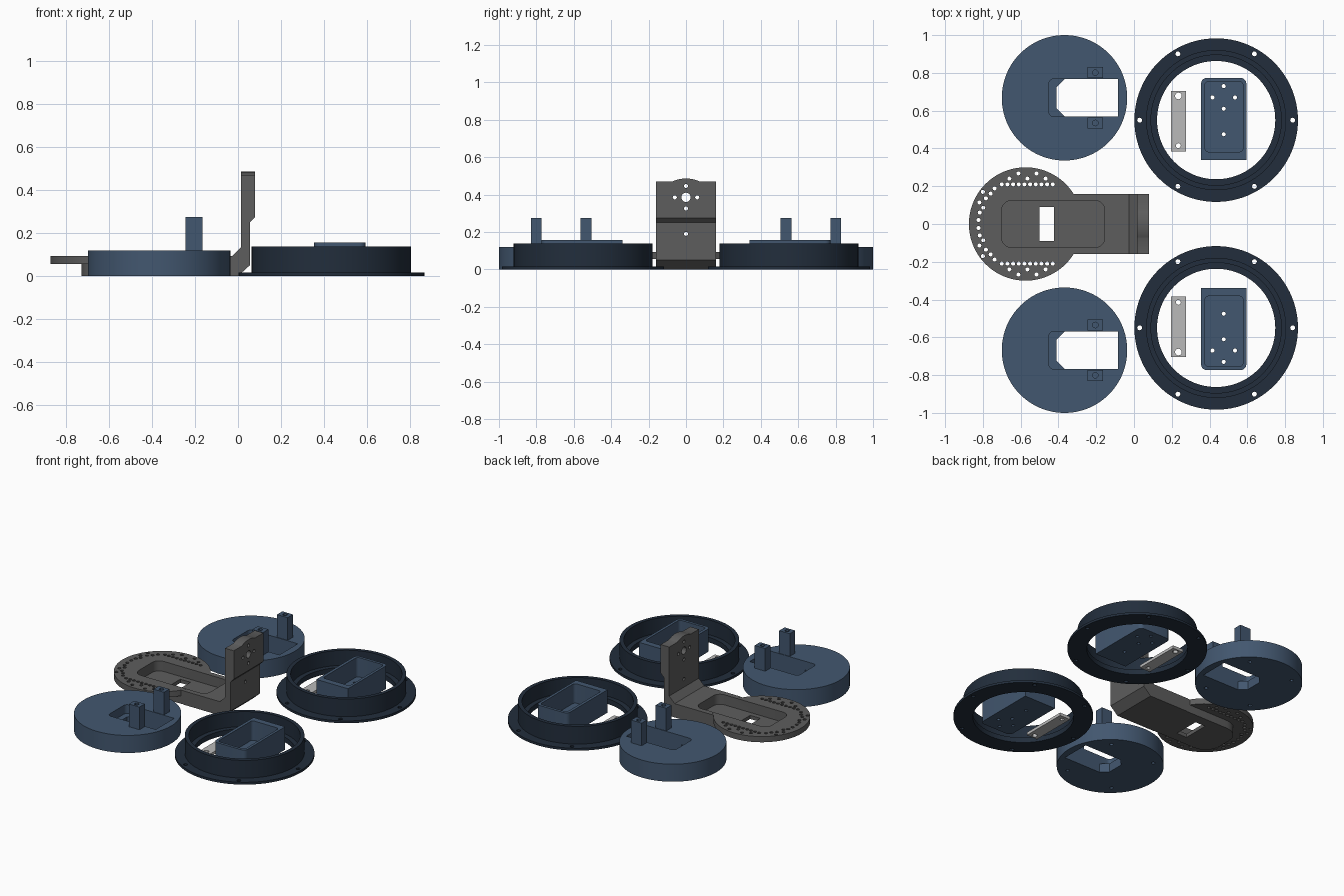
import bpy, bmesh, math

if "Cube" in bpy.data.objects:
    bpy.data.objects.remove(bpy.data.objects["Cube"])

def material(name, rgb):
    m = bpy.data.materials.new(name)
    m.diffuse_color = (*rgb, 1)
    m.use_nodes = True
    m.node_tree.nodes["Principled BSDF"].inputs["Base Color"].default_value = m.diffuse_color
    return m

BLUE = material("slate blue", (0.055, 0.095, 0.16))
NAVY = material("dark navy", (0.016, 0.027, 0.045))
GREY = material("dark grey", (0.11, 0.11, 0.11))
LIGHT = material("light grey", (0.49, 0.49, 0.49))

def prism(name, pts, lo, hi, axis="z"):
    """Extrude a closed 2D outline along an axis."""
    place = {"z": lambda a, b, t: (a, b, t),
             "y": lambda a, b, t: (a, t, b),
             "x": lambda a, b, t: (t, a, b)}[axis]
    bm = bmesh.new()
    low = [bm.verts.new(place(a, b, lo)) for a, b in pts]
    top = [bm.verts.new(place(a, b, hi)) for a, b in pts]
    bm.faces.new(low)
    bm.faces.new(top)
    n = len(pts)
    for i in range(n):
        j = (i + 1) % n
        bm.faces.new((low[i], low[j], top[j], top[i]))
    bmesh.ops.recalc_face_normals(bm, faces=bm.faces)
    me = bpy.data.meshes.new(name)
    bm.to_mesh(me)
    bm.free()
    ob = bpy.data.objects.new(name, me)
    bpy.context.collection.objects.link(ob)
    return ob

def circle(cx, cy, r, n=16):
    return [(cx + r * math.cos(2 * math.pi * i / n),
             cy + r * math.sin(2 * math.pi * i / n)) for i in range(n)]

def rrect(x0, x1, y0, y1, radii, seg=5):
    """Rectangle with one corner radius each: left-low, right-low, right-high, left-high."""
    pts = []
    spots = [(x0, y0, 1, 1, 180), (x1, y0, -1, 1, 270), (x1, y1, -1, -1, 0), (x0, y1, 1, -1, 90)]
    for (x, y, sx, sy, a0), r in zip(spots, radii):
        if r == 0:
            pts.append((x, y))
            continue
        for k in range(seg + 1):
            a = math.radians(a0 + 90 * k / seg)
            pts.append((x + sx * r + r * math.cos(a), y + sy * r + r * math.sin(a)))
    return pts

def combine(ob, others, op):
    """Apply a boolean with each helper, then remove the helper."""
    for c in others:
        mod = ob.modifiers.new("cut", "BOOLEAN")
        mod.operation, mod.solver, mod.object = op, "EXACT", c
        c.hide_render = True
    bpy.context.view_layer.update()
    me = bpy.data.meshes.new_from_object(ob.evaluated_get(bpy.context.evaluated_depsgraph_get()))
    ob.modifiers.clear()
    ob.data = me
    for c in others:
        bpy.data.objects.remove(c)

def finish(ob, mat):
    ob.data.materials.clear()
    ob.data.materials.append(mat)
    bpy.ops.object.select_all(action="DESELECT")
    ob.select_set(True)
    bpy.context.view_layer.objects.active = ob
    bpy.ops.object.shade_smooth_by_angle(angle=math.radians(30))

def holes(spots, lo, hi, axis="z", n=12):
    return [prism("hole", circle(a, b, r, n), lo, hi, axis) for a, b, r in spots]

for side, s in (("rear", 1), ("front", -1)):
    # round base with slot, pocket and two posts
    cx, cy = -0.368, 0.668 * s
    base = prism(side + "_round_base", circle(cx, cy, 0.332, 96), 0, 0.12)
    posts = [prism("post", rrect(-0.245, -0.165, cy + d - 0.029, cy + d + 0.029, (0,) * 4), 0.05, 0.275)
             for d in (-0.133, 0.133)]
    combine(base, posts, "UNION")
    slot = [(-0.365, cy - 0.1), (-0.085, cy - 0.1), (-0.085, cy + 0.1),
            (-0.365, cy + 0.1), (-0.41, cy + 0.055), (-0.41, cy - 0.055)]
    cuts = [prism("slot", slot, -0.1, 0.3),
            prism("pocket", rrect(-0.45, -0.085, cy - 0.1, cy + 0.1, (0.025, 0, 0, 0.025)), 0.06, 0.3)]
    cuts += holes([(-0.205, cy - 0.133, 0.015), (-0.205, cy + 0.133, 0.015)], 0.23, 0.4)
    cuts += holes([(cx + 0.27 * math.cos(a), cy + 0.27 * math.sin(a), 0.012)
                   for a in (0.9, 2.3, -0.9, -2.3)], -0.1, 0.03)
    combine(base, cuts, "DIFFERENCE")
    finish(base, BLUE)

    # flanged ring with inner step
    rx, ry = 0.435, 0.55 * s
    ring = prism(side + "_flanged_ring", circle(rx, ry, 0.433, 96), 0, 0.016)
    combine(ring, [prism("wall", circle(rx, ry, 0.371, 96), 0.005, 0.137)], "UNION")
    cuts = [prism("bore", circle(rx, ry, 0.313, 96), -0.1, 0.3),
            prism("step", circle(rx, ry, 0.345, 96), 0.035, 0.3)]
    cuts += holes([(rx + 0.405 * math.cos(k * math.pi / 3), ry + 0.405 * math.sin(k * math.pi / 3), 0.013)
                   for k in range(6)], -0.1, 0.3)
    combine(ring, cuts, "DIFFERENCE")
    finish(ring, NAVY)

    # open tray with screw holes, rounded at its outer end
    def span(a, b):
        return sorted((a * s, b * s))
    outer = (0, 0, 0.03, 0.03) if s > 0 else (0.03, 0.03, 0, 0)
    tray = prism(side + "_tray", rrect(0.355, 0.595, *span(0.34, 0.773), outer), 0, 0.157)
    cuts = [prism("cavity", rrect(0.375, 0.577, *span(0.382, 0.754), (0.02,) * 4), 0.025, 0.3)]
    cuts += holes([(x, y * s, 0.011) for x, y in
                   ((0.475, 0.73), (0.415, 0.67), (0.535, 0.67), (0.475, 0.61), (0.475, 0.475))], -0.1, 0.1)
    combine(tray, cuts, "DIFFERENCE")
    finish(tray, BLUE)

    # thin strap with two holes
    strap = prism(side + "_strap", rrect(0.195, 0.275, *span(0.385, 0.705), (0,) * 4), 0, 0.02)
    combine(strap, holes([(0.235, 0.678 * s, 0.018), (0.235, 0.415 * s, 0.013)], -0.1, 0.1), "DIFFERENCE")
    finish(strap, LIGHT)

# bracket: perforated disc, pan and upright arm
bracket = prism("angle_bracket", circle(-0.574, 0, 0.3, 96), 0.055, 0.094)
pan = prism("pan", rrect(-0.73, -0.2, -0.158, 0.158, (0.11, 0, 0, 0.11)), 0, 0.0935)
arm = prism("arm", [(-0.3, 0), (0, 0), (0.055, 0.05), (0.055, 0.25), (0.08, 0.275), (0.08, 0.47),
                    (0.015, 0.47), (0.015, 0.135), (-0.026, 0.094), (-0.3, 0.094)], -0.16, 0.16, "y")
arc = [(0.17 * math.sin(math.radians(a)), 0.316 + 0.17 * math.cos(math.radians(a)))
       for a in range(-30, 31, 5)]
crown = prism("crown", arc, 0.015, 0.08, "x")
combine(bracket, [pan, arm, crown], "UNION")

cuts = [prism("pan_cavity", rrect(-0.7, -0.155, -0.124, 0.124, (0.05,) * 4), 0.025, 0.3),
        prism("window", rrect(-0.5, -0.423, -0.09, 0.09, (0,) * 4), -0.1, 0.1)]
# mounting holes through the upright
cuts += holes([(0, 0.385, 0.025), (0, 0.19, 0.011), (0, 0.325, 0.011), (0, 0.446, 0.011),
               (-0.06, 0.385, 0.011), (0.06, 0.385, 0.011)], -0.1, 0.2, "x", 20)
# perforations around the disc edge
spots = [(-0.70 + 0.03 * k, 0.21) for k in range(10)]
spots += [(-0.66 + 0.048 * k, 0.24 + 0.028 * (k % 2)) for k in range(5)]
spots += [(-0.574 + r * math.cos(math.radians(a)), r * math.sin(math.radians(a)))
          for a, r in ((131, 0.25), (139, 0.245), (143, 0.283), (147, 0.25), (155, 0.27),
                       (159, 0.24), (166, 0.25), (175, 0.25))]
cuts += holes([(x, y * m, 0.011) for x, y in spots for m in (1, -1)], 0, 0.2, n=10)
combine(bracket, cuts, "DIFFERENCE")
finish(bracket, GREY)
